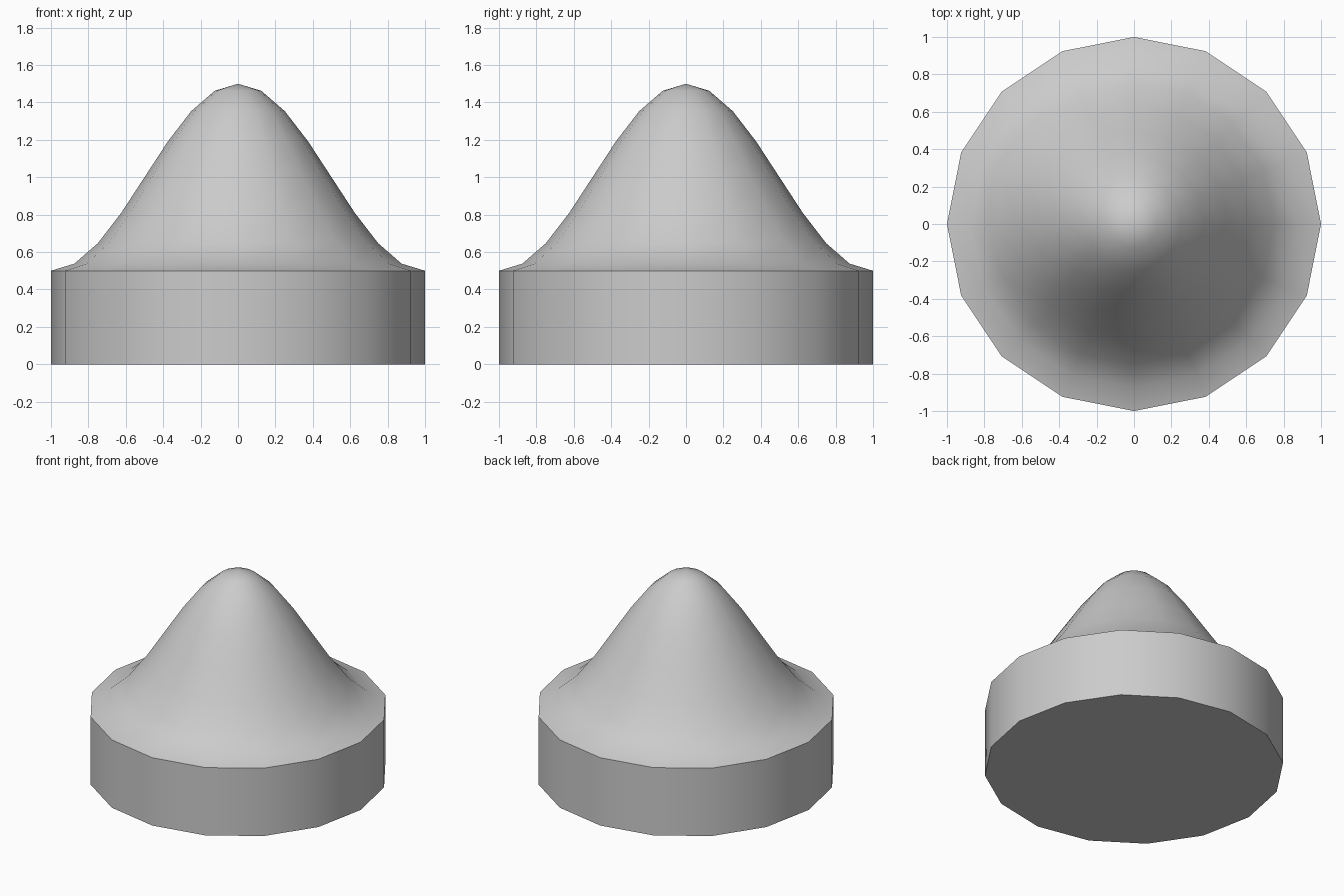
import bpy
import bmesh
from math import cos, sin, pi

SIDES = 16
STEPS = 8
BASE_H = 0.5

cube = bpy.data.objects.get("Cube")
if cube:
    bpy.data.objects.remove(cube, do_unlink=True)

# Plain grey material
grey = bpy.data.materials.new("plain_grey")
grey.use_nodes = True
colour = (0.6, 0.6, 0.6, 1)
grey.diffuse_color = colour
grey.node_tree.nodes["Principled BSDF"].inputs["Base Color"].default_value = colour

bm = bmesh.new()


def ring(radius, z):
    angles = [2 * pi * i / SIDES for i in range(SIDES)]
    return [bm.verts.new((radius * cos(a), radius * sin(a), z)) for a in angles]


# Drum base, then the cosine bell rising from its rim
rings = [ring(1, 0)]
for k in range(STEPS, 0, -1):
    r = k / STEPS
    rings.append(ring(r, BASE_H + (1 + cos(pi * r)) / 2))

bm.faces.new(rings[0][::-1])
for low, high in zip(rings, rings[1:]):
    for i in range(SIDES):
        j = (i + 1) % SIDES
        bm.faces.new((low[i], low[j], high[j], high[i]))

# Rounded tip
tip = bm.verts.new((0, 0, BASE_H + 1))
for i in range(SIDES):
    bm.faces.new((rings[-1][i], rings[-1][(i + 1) % SIDES], tip))

bmesh.ops.recalc_face_normals(bm, faces=bm.faces)
mesh = bpy.data.meshes.new("bell_on_drum")
bm.to_mesh(mesh)
bm.free()
mesh.materials.append(grey)

body = bpy.data.objects.new("bell_on_drum", mesh)
bpy.context.collection.objects.link(body)

# Smooth sides with sharp rims
bpy.ops.object.select_all(action="DESELECT")
body.select_set(True)
bpy.context.view_layer.objects.active = body
bpy.ops.object.shade_smooth_by_angle(angle=pi / 6)
